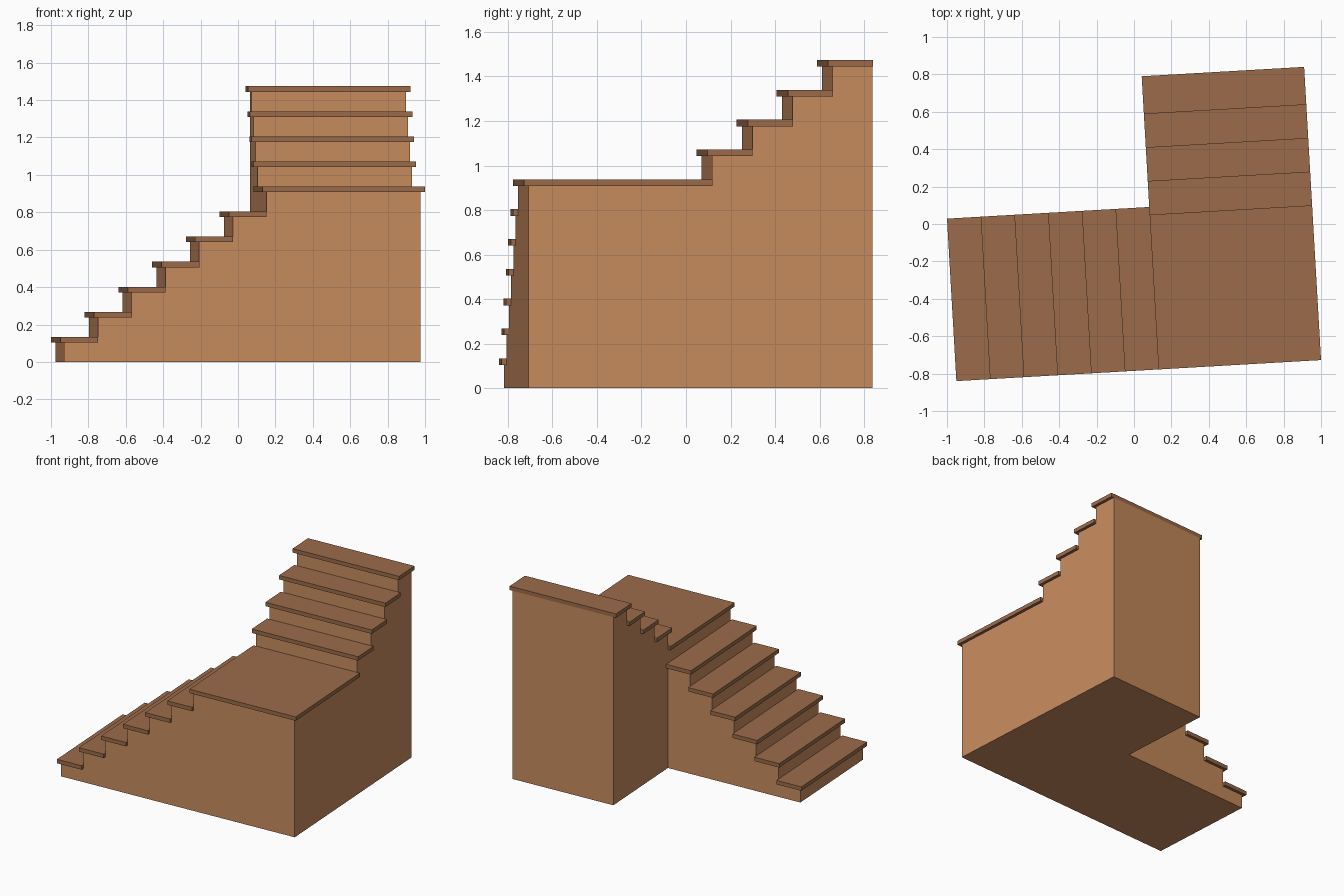
import bpy, bmesh
from math import radians
from mathutils import Matrix

if "Cube" in bpy.data.objects:
    bpy.data.objects.remove(bpy.data.objects["Cube"])

W, GO, RISE, T, N = 0.87, 0.1805, 0.134, 0.03, 0.022   # width, going, rise, tread thickness, nosing
LOW, UP = 6, 4                                          # treads below / above the landing
# local frame: origin at the landing's outer front corner, whole stair turned slightly
FRAME = Matrix.Translation((1.0, -0.7275, 0)) @ Matrix.Rotation(radians(3.3), 4, 'Z')


def material(name, rgb):
    m = bpy.data.materials.new(name)
    m.diffuse_color = (*rgb, 1)
    m.use_nodes = True
    m.node_tree.nodes["Principled BSDF"].inputs["Base Color"].default_value = m.diffuse_color
    return m


BODY = material("light_wood", (0.58, 0.262, 0.114))
TREAD = material("dark_wood", (0.33, 0.147, 0.068))


def prism(name, points, offset, mat):
    """Extrude a closed 3D outline by an offset vector."""
    bm = bmesh.new()
    face = bm.faces.new([bm.verts.new(p) for p in points])
    ext = bmesh.ops.extrude_face_region(bm, geom=[face])
    bmesh.ops.translate(bm, verts=[g for g in ext["geom"] if isinstance(g, bmesh.types.BMVert)], vec=offset)
    bmesh.ops.recalc_face_normals(bm, faces=bm.faces)
    me = bpy.data.meshes.new(name)
    bm.to_mesh(me)
    bm.free()
    me.materials.append(mat)
    ob = bpy.data.objects.new(name, me)
    ob.matrix_world = FRAME
    bpy.context.collection.objects.link(ob)


def tread(name, x0, x1, y0, y1, top):
    z = top - T
    prism(name, [(x0, y0, z), (x1, y0, z), (x1, y1, z), (x0, y1, z)], (0, 0, T), TREAD)


def steps(start, first, count):
    """Sawtooth of (distance, height) points under the treads."""
    pts = []
    for i in range(count):
        z = (first + i) * RISE - T
        pts += [(start + i * GO, z), (start + (i + 1) * GO, z)]
    return pts


# lower flight, climbing towards +x
x_land = -W + N
x_start = x_land - LOW * GO
low = [(x_start, 0)] + steps(x_start, 1, LOW) + [(x_land, 0)]
prism("lower_flight_body", [(x, N, z) for x, z in low], (0, W - 2 * N, 0), BODY)
for i in range(LOW):
    x = x_start + i * GO
    tread(f"lower_tread_{i + 1}", x - N, x + GO, 0, W, (i + 1) * RISE)

# landing and upper flight, climbing towards +y
y_up = W - N
z_land = (LOW + 1) * RISE
y_end = y_up + UP * GO
up = [(N, 0), (N, z_land - T), (y_up, z_land - T)] + steps(y_up, LOW + 2, UP) + [(y_end, 0)]
prism("upper_flight_body", [(x_land, y, z) for y, z in up], (W - 2 * N, 0, 0), BODY)
tread("landing", -W, 0, 0, y_up, z_land)
for i in range(UP):
    y = y_up + i * GO
    tread(f"upper_tread_{i + 1}", -W, 0, y - N, y + GO, z_land + (i + 1) * RISE)
